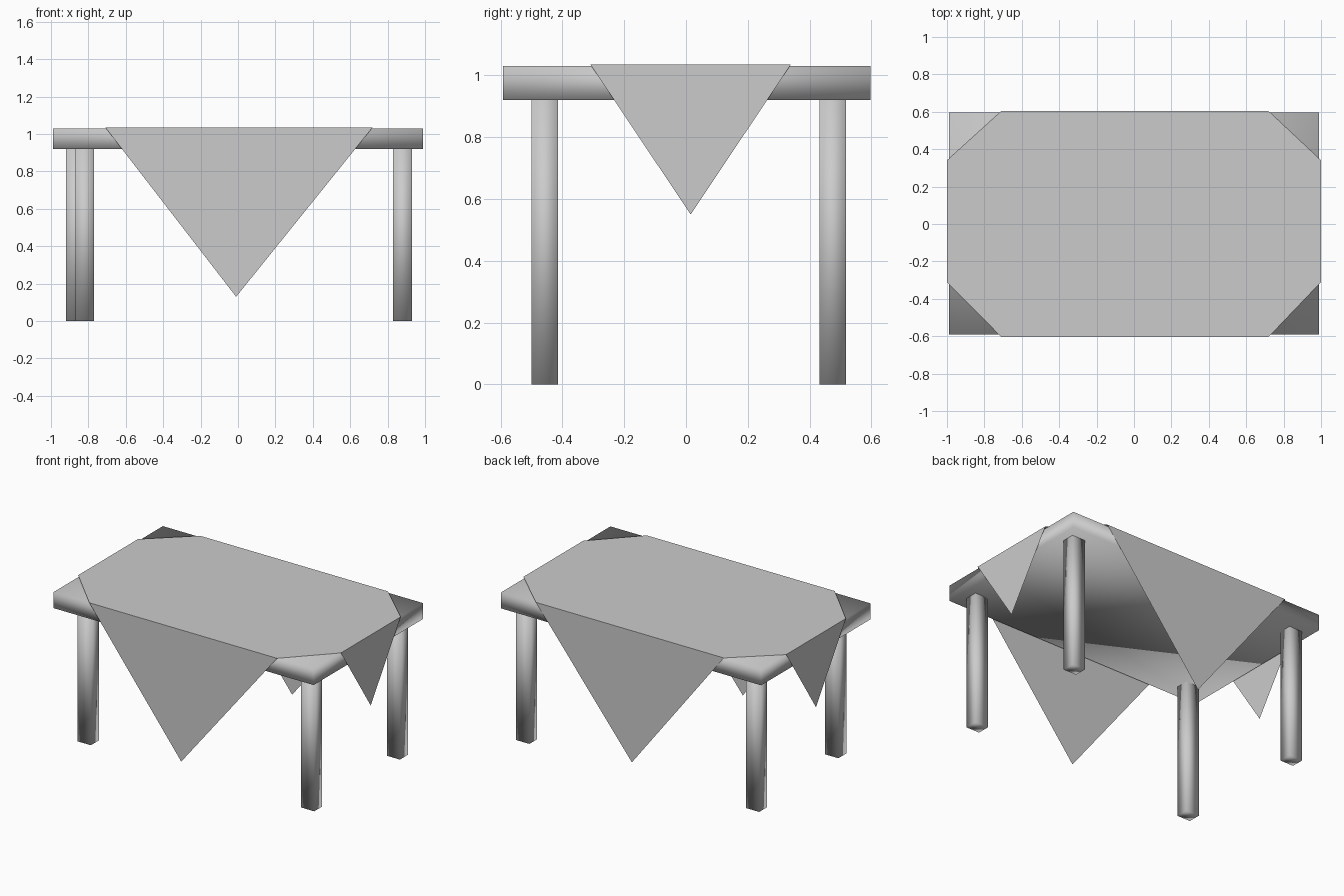
import bpy
import bmesh
from mathutils import Matrix, Vector

cube = bpy.data.objects.get("Cube")
if cube:
    bpy.data.objects.remove(cube, do_unlink=True)

grey = bpy.data.materials.new("light_grey")
grey.use_nodes = True
COLOUR = (0.6, 0.6, 0.6, 1)
grey.diffuse_color = COLOUR
grey.node_tree.nodes["Principled BSDF"].inputs["Base Color"].default_value = COLOUR


def add_object(name, bm, smooth):
    mesh = bpy.data.meshes.new(name)
    bmesh.ops.recalc_face_normals(bm, faces=bm.faces)
    for face in bm.faces:
        face.smooth = smooth
    bm.to_mesh(mesh)
    bm.free()
    mesh.materials.append(grey)
    obj = bpy.data.objects.new(name, mesh)
    bpy.context.collection.objects.link(obj)
    return obj


def add_box(name, low, high):
    """Softly shaded box between two opposite corners."""
    low, high = Vector(low), Vector(high)
    bm = bmesh.new()
    bmesh.ops.create_cube(bm, size=1, matrix=Matrix.Translation((low + high) / 2)
                          @ Matrix.Diagonal((high - low).to_4d()))
    return add_object(name, bm, True)


# Table top
UNDERSIDE, TOP = 0.92, 1.03
add_box("table_top", (-0.99, -0.592, UNDERSIDE), (0.99, 0.597, TOP))

# Legs, the front right one standing slightly further in
legs = {
    "front_right_leg": (-0.82, -0.457),
    "back_right_leg": (-0.87, 0.475),
    "front_left_leg": (0.88, -0.457),
    "back_left_leg": (0.88, 0.475),
}
for name, (x, y) in legs.items():
    add_box(name, (x - 0.05, y - 0.043, 0), (x + 0.05, y + 0.043, UNDERSIDE))

# Tablecloth: flat centre with a hanging triangular corner over each side
CLOTH_Z, X, Y = 1.036, 1.0, 0.603
bm = bmesh.new()
sides = [
    ((-0.71, -Y), (0.72, -Y), (-0.01, -Y, 0.13)),
    ((X, -0.31), (X, 0.34), (X, 0.015, 0.55)),
    ((0.72, Y), (-0.71, Y), (-0.01, Y, 0.13)),
    ((-X, 0.34), (-X, -0.31), (-X, 0.015, 0.55)),
]
outline = []
for start, end, tip in sides:
    a = bm.verts.new((*start, CLOTH_Z))
    b = bm.verts.new((*end, CLOTH_Z))
    outline += [a, b]
    bm.faces.new((b, a, bm.verts.new(tip)))
bm.faces.new(outline)
add_object("tablecloth", bm, False)
